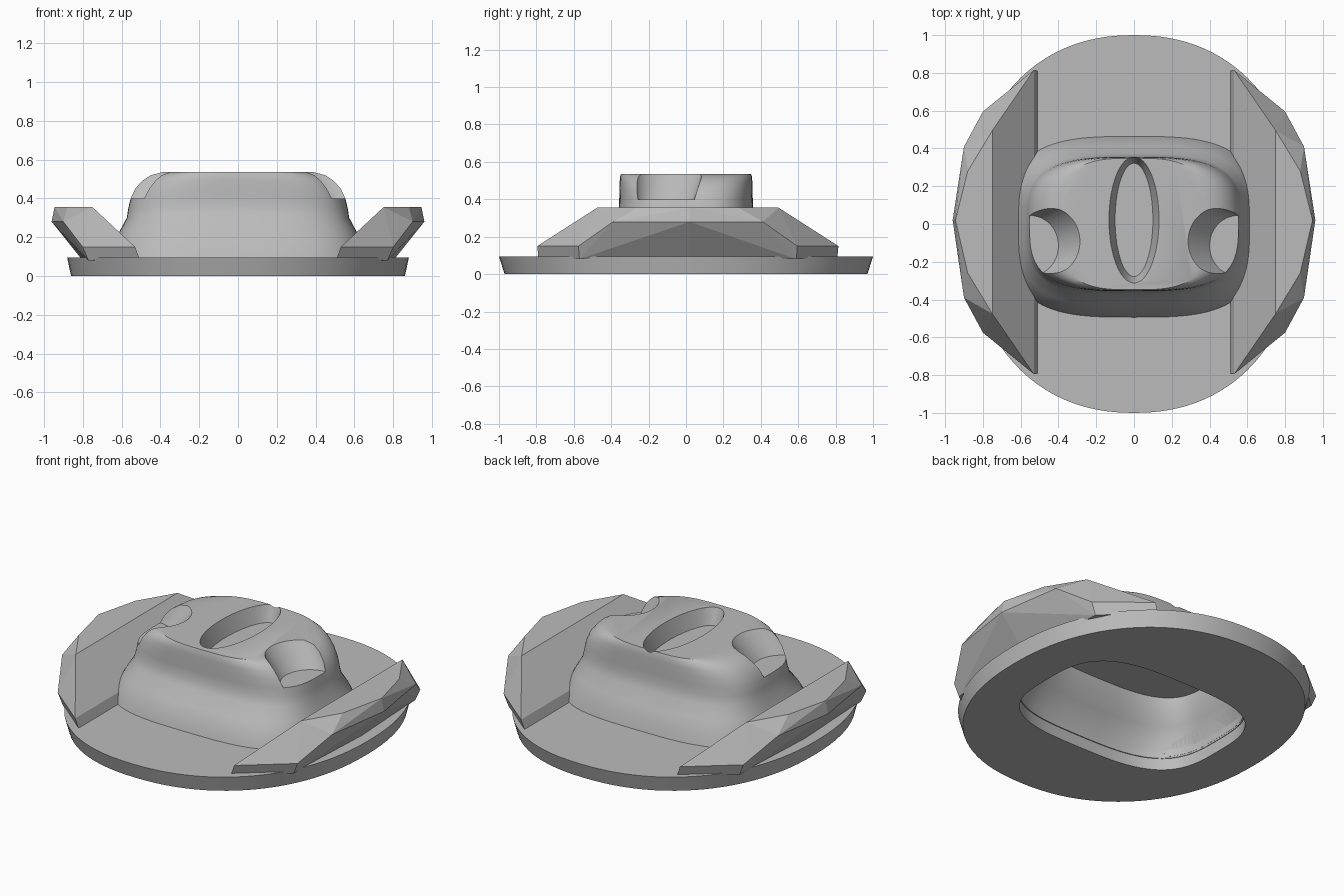
import bpy, bmesh, math

cube = bpy.data.objects.get("Cube")
if cube:
    bpy.data.objects.remove(cube)

grey = bpy.data.materials.new("felt_grey")
grey.use_nodes = True
COLOUR = (0.5, 0.5, 0.5, 1)
grey.diffuse_color = COLOUR
grey.node_tree.nodes["Principled BSDF"].inputs["Base Color"].default_value = COLOUR


def make_object(name, bm):
    bmesh.ops.recalc_face_normals(bm, faces=bm.faces)
    mesh = bpy.data.meshes.new(name)
    bm.to_mesh(mesh)
    bm.free()
    mesh.materials.append(grey)
    obj = bpy.data.objects.new(name, mesh)
    bpy.context.collection.objects.link(obj)
    return obj


def power(v, n):
    return math.copysign(abs(v) ** (2 / n), v)


def loft(name, rings, n=2, sides=96, closed=False):
    """Stack superellipse rings given as (z, rx, ry, cx, cy)."""
    bm = bmesh.new()
    loops = []
    for z, rx, ry, cx, cy in rings:
        angles = [2 * math.pi * i / sides for i in range(sides)]
        loops.append([bm.verts.new((cx + rx * power(math.cos(a), n),
                                    cy + ry * power(math.sin(a), n), z))
                      for a in angles])
    pairs = list(zip(loops, loops[1:]))
    if closed:
        pairs.append((loops[-1], loops[0]))
    else:
        bm.faces.new(loops[0])
        bm.faces.new(loops[-1])
    for low, high in pairs:
        for i in range(sides):
            j = (i + 1) % sides
            bm.faces.new((low[i], low[j], high[j], high[i]))
    return make_object(name, bm)


def cut(target, cutter):
    mod = target.modifiers.new("cut", "BOOLEAN")
    mod.operation = "DIFFERENCE"
    mod.solver = "EXACT"
    mod.object = cutter
    bpy.ops.object.select_all(action="DESELECT")
    bpy.context.view_layer.objects.active = target
    target.select_set(True)
    bpy.ops.object.modifier_apply(modifier=mod.name)
    bpy.data.objects.remove(cutter)


def smooth(obj, degrees):
    bpy.ops.object.select_all(action="DESELECT")
    bpy.context.view_layer.objects.active = obj
    obj.select_set(True)
    bpy.ops.object.shade_smooth_by_angle(angle=math.radians(degrees))


# Brim: slightly flared disc, slightly fuller than an ellipse
brim = loft("brim", [(0, 0.86, 0.97, 0, 0), (0.095, 0.88, 1.0, 0, 0)], n=2.2)
opening = loft("opening", [(-0.1, 0.61, 0.45, 0, -0.015),
                           (0.2, 0.61, 0.45, 0, -0.015)], n=3.2)
cut(brim, opening)

# Crown: flared band below a rounded top
crown_rings = [
    (0.07, 0.67, 0.485, 0, -0.015), (0.15, 0.645, 0.465, 0, -0.015),
    (0.23, 0.61, 0.425, 0, -0.01), (0.3, 0.573, 0.375, 0, -0.003),
    (0.35, 0.565, 0.358, 0, 0), (0.4, 0.553, 0.357, 0, 0),
    (0.45, 0.53, 0.356, 0, 0), (0.49, 0.495, 0.355, 0, 0),
    (0.52, 0.45, 0.353, 0, 0), (0.535, 0.39, 0.348, 0, 0),
]
crown = loft("crown", crown_rings, n=3.2)

# Hollow inside of the crown
cut(crown, loft("hollow", [
    (0.0, 0.61, 0.45, 0, -0.015), (0.12, 0.605, 0.44, 0, -0.015),
    (0.23, 0.56, 0.38, 0, -0.01), (0.3, 0.53, 0.335, 0, 0),
    (0.375, 0.52, 0.32, 0, 0)], n=3.2))

# Long oval crease on the top
cut(crown, loft("crease", [(0.44, 0.1, 0.3, 0, 0.022),
                           (0.545, 0.136, 0.338, 0, 0.022)], sides=64))

# Slanted pinches on both sides
for side in (1, -1):
    cut(crown, loft("pinch", [(0.4, 0.15, 0.16, side * 0.55, -0.115),
                              (0.56, 0.17, 0.185, side * 0.435, -0.088)], sides=48))
smooth(crown, 32)
smooth(brim, 32)

# Turned-up brim sides: faceted slabs, mirrored in x and y
half_slab = [(0.51, 0.80, 0.095), (0.53, 0.805, 0.15), (0.80, 0.585, 0.15),
             (0.90, 0.40, 0.28), (0.75, 0.485, 0.355), (0.88, 0.27, 0.355),
             (0.77, 0.58, 0.08), (0.51, 0.55, 0.08)]
middle = [(0.96, 0, 0.28), (0.945, 0, 0.355), (0.80, 0, 0.08)]
for side, name in ((1, "left_turned_up_side"), (-1, "right_turned_up_side")):
    bm = bmesh.new()
    for x, y, z in half_slab:
        for flip in (1, -1):
            bm.verts.new((side * x, flip * y + 0.01, z))
    for x, y, z in middle:
        bm.verts.new((side * x, y + 0.02, z))
    hull = bmesh.ops.convex_hull(bm, input=bm.verts)
    loose = [g for g in hull["geom_interior"] if isinstance(g, bmesh.types.BMVert)]
    bmesh.ops.delete(bm, geom=loose, context="VERTS")
    bmesh.ops.dissolve_limit(bm, angle_limit=math.radians(2),
                             verts=bm.verts, edges=bm.edges)
    slab = make_object(name, bm)
    # Keep the opening clear under the slab
    cut(slab, loft("opening", [(-0.1, 0.61, 0.45, 0, -0.015), (0.12, 0.605, 0.44, 0, -0.015),
                               (0.23, 0.56, 0.38, 0, -0.01)], n=3.2))
